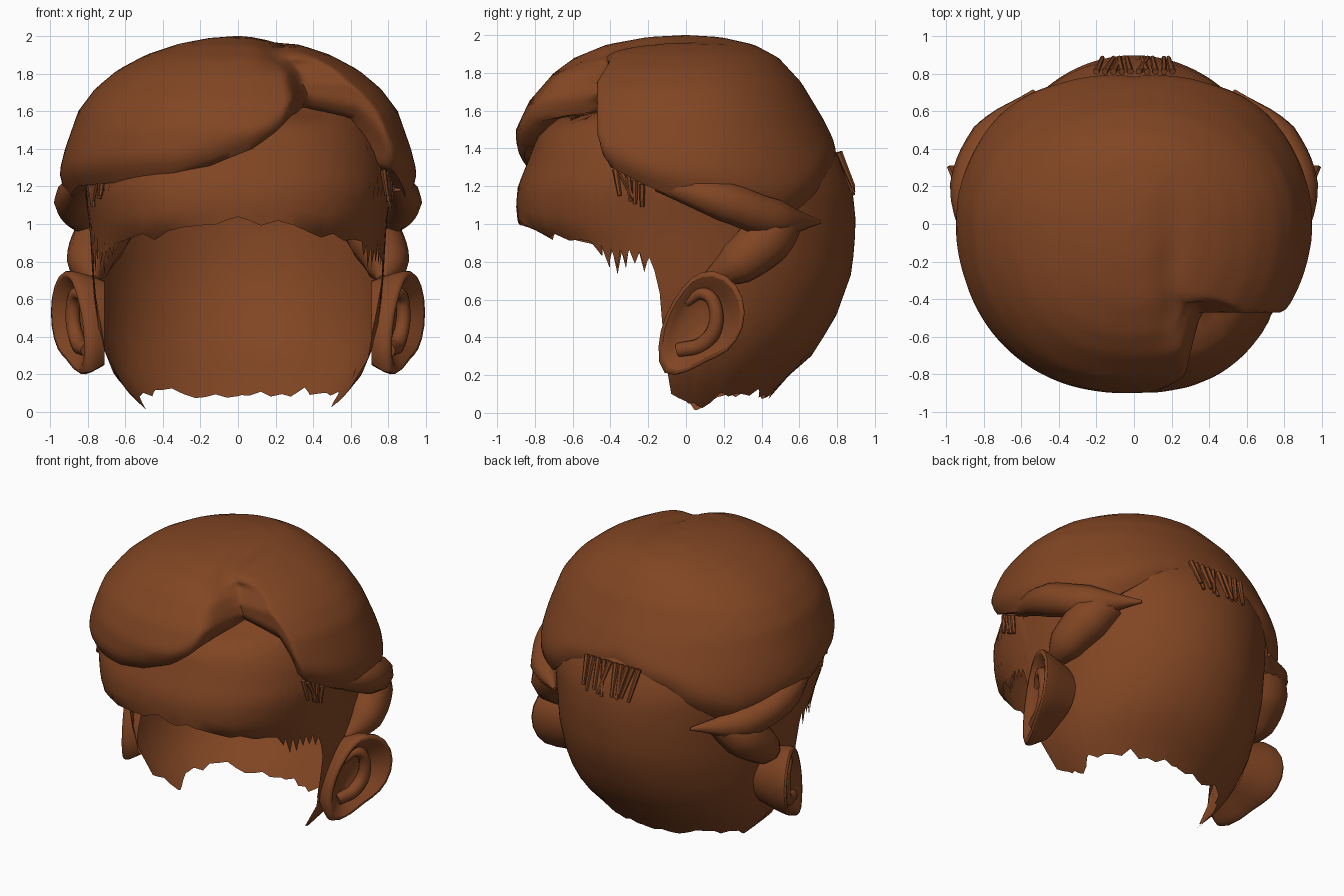
import bpy, bmesh, math, random
from mathutils import Vector

if "Cube" in bpy.data.objects:
    bpy.data.objects.remove(bpy.data.objects["Cube"])

random.seed(4)
brown = bpy.data.materials.new("brown")
brown.diffuse_color = (0.22, 0.06, 0.017, 1)
brown.use_nodes = True
brown.node_tree.nodes["Principled BSDF"].inputs["Base Color"].default_value = brown.diffuse_color


def lerp(table, v):
    """Piecewise-linear lookup in a list of (key, value) pairs."""
    if v <= table[0][0]:
        return table[0][1]
    for (a, p), (b, q) in zip(table, table[1:]):
        if v <= b:
            return p + (q - p) * (v - a) / (b - a)
    return table[-1][1]


def finish(obj, angle=50):
    obj.data.materials.append(brown)
    bpy.ops.object.select_all(action='DESELECT')
    obj.select_set(True)
    bpy.context.view_layer.objects.active = obj
    bpy.ops.object.shade_smooth_by_angle(angle=math.radians(angle))
    return obj


def grid_object(name, rows, close_top=False):
    """Closed rings of points joined into a skin."""
    bm = bmesh.new()
    vs = [[bm.verts.new(p) for p in r] for r in rows]
    n = len(vs[0])
    for a, b in zip(vs, vs[1:]):
        for i in range(n):
            j = (i + 1) % n
            bm.faces.new((a[i], a[j], b[j], b[i]))
    if close_top:
        bm.faces.new(vs[-1])
    me = bpy.data.meshes.new(name)
    bm.to_mesh(me)
    bm.free()
    obj = bpy.data.objects.new(name, me)
    bpy.context.collection.objects.link(obj)
    return obj


def section(prof, deg, z):
    """Point on a horizontal section; deg 0 = front, 90 = right side."""
    a = math.radians(deg)
    s, c = math.sin(a), math.cos(a)
    e = 2 / prof["n"] if c > 0 else 1
    x = math.copysign(abs(s) ** e, s) * lerp(prof["w"], z)
    depth = lerp(prof["front"] if c > 0 else prof["back"], z)
    return Vector((x, -math.copysign(abs(c) ** e, c) * depth, z))


scalp = {
    "n": 2.4,
    "w": [(0, .48), (.1, .58), (.2, .66), (.4, .74), (.65, .77), (1, .79), (1.2, .82),
          (1.4, .78), (1.6, .66), (1.8, .4), (1.87, .2), (1.9, .01)],
    "front": [(.85, .72), (.92, .8), (1, .89), (1.1, .9), (1.2, .89), (1.35, .83), (1.48, .78),
              (1.56, .69), (1.61, .42), (1.75, .3), (1.87, .15), (1.9, .01)],
    "back": [(.05, .42), (.17, .51), (.28, .65), (.5, .79), (.75, .88), (1, .9), (1.2, .88),
             (1.4, .79), (1.6, .62), (1.8, .35), (1.87, .2), (1.9, .01)],
}
cap = {
    "n": 2.2,
    "w": [(1, .91), (1.15, .95), (1.28, .95), (1.4, .92), (1.6, .85), (1.72, .76), (1.82, .64),
          (1.9, .49), (1.96, .31), (1.99, .15), (2, .01)],
    "front": [(1.25, .89), (1.35, .91), (1.5, .9), (1.65, .83), (1.8, .7), (1.88, .59),
              (1.95, .42), (1.99, .2), (2, .01)],
    "back": [(1, .9), (1.2, .885), (1.35, .83), (1.55, .73), (1.75, .61), (1.88, .49),
             (1.95, .36), (1.99, .18), (2, .01)],
}

# scalp shell, open at the face, with a jagged hairline
hairline = [(0, 1.04), (15, .98), (30, .94), (45, .9), (58, .88), (72, .86), (79, .82), (82, .65),
            (85, .13), (92, .05), (97, .03), (112, .1), (180, .1)]
angles = list(range(-180, 180, 2))
rough = [(d, random.uniform(-.03, .03)) for d in range(-180, 181, 6)]
low = []
for d in angles:
    z = lerp(hairline, abs(d)) + lerp(rough, d)
    if 54 < abs(d) < 80 and d % 4 == 0:
        z -= random.uniform(.05, .13)
    low.append(max(z, 0))
rows = [[section(scalp, d, z0 + (1.9 - z0) * math.sin(math.pi / 2 * t / 26))
         for d, z0 in zip(angles, low)] for t in range(27)]
finish(grid_object("scalp_shell", rows, True))

# swept hair cap: long lobe over the front left, right lobe stepped back at the parting
rim = [(-180, 1.35), (-155, 1.25), (-140, 1.12), (-125, 1.0), (-110, 1.05), (-90, 1.13),
       (-72, 1.2), (-45, 1.22), (-20, 1.24), (-8, 1.31), (4, 1.4), (12, 1.49), (18, 1.57),
       (24, 1.62), (32, 1.6), (48, 1.56), (55, 1.46), (63, 1.31), (75, 1.22),
       (90, 1.12), (110, 1.04), (125, 1.0), (140, 1.12), (155, 1.25), (180, 1.35)]
parting = [(1.5, .3), (1.68, .32), (1.8, .29), (1.88, .24), (1.95, .17), (2, .12)]


def cap_point(d, t):
    z0 = lerp(rim, d)
    up = max(t, 0)
    p = section(cap, d, z0 + (2 - z0) * math.sin(math.pi / 2 * up))
    tuck = max(0, 1 - up / .13) ** 2
    roll = 1 - .06 * tuck
    step = -.47 + .12 * max(0, (p.z - 1.75) / .2) + .03 * tuck
    mix = min(1, max(0, (p.x - lerp(parting, p.z)) / .08 + .5))
    mix *= min(1, max(0, (1.97 - p.z) / .12))
    if p.y < step:
        p.y += (step - p.y) * mix
    if t < 0:                                   # underside tucked in to the scalp
        roll, p.z = .8, p.z + .02
    p.x *= roll
    p.y *= roll
    groove = math.exp(-((p.x - .2) / .08) ** 2) * min(1, max(0, (.3 - p.y) / .5))
    p.z -= .03 * groove * min(1, max(0, (p.z - 1.8) / .1))
    return p


steps = [-1] + [i / 30 for i in range(31)]
finish(grid_object("hair_cap", [[cap_point(d, t) for d in angles] for t in steps], True), 60)


def strand(name, pts, radii, sides=2):
    """Tapered lock swept along a smooth path."""
    cu = bpy.data.curves.new(name, 'CURVE')
    cu.dimensions = '3D'
    cu.bevel_depth = 1
    cu.bevel_resolution = sides
    cu.use_fill_caps = True
    cu.resolution_u = 5
    sp = cu.splines.new('BEZIER')
    sp.bezier_points.add(len(pts) - 1)
    for b, p, r in zip(sp.bezier_points, pts, radii):
        b.co, b.radius = p, r
        b.handle_left_type = b.handle_right_type = 'AUTO'
    obj = bpy.data.objects.new(name, cu)
    bpy.context.collection.objects.link(obj)
    bpy.ops.object.select_all(action='DESELECT')
    obj.select_set(True)
    bpy.context.view_layer.objects.active = obj
    bpy.ops.object.convert(target='MESH')
    return finish(bpy.context.object)


ear_outline = [(-.02, .68), (.08, .77), (.22, .75), (.32, .62), (.32, .45), (.23, .31), (.1, .27),
               (.02, .21), (-.14, .17), (-.16, .35), (-.12, .52)]

for side, s in (("right", 1), ("left", -1)):
    # side locks sweeping back to a point and down behind the ear
    strand("temple_lock_" + side,
           [(s * .84, -.15, 1.22), (s * .87, .2, 1.12), (s * .76, .46, 1.03), (s * .53, .71, 1.01)],
           [.05, .11, .11, .01], 3)
    strand("ear_lock_" + side,
           [(s * .64, .5, 1.04), (s * .735, .42, .92), (s * .79, .27, .79), (s * .77, .1, .7)],
           [.13, .15, .12, .03], 3)

    # ear: base on the head, rim, inner rim, hollow
    rings = []
    for scale, lift, flat in ((.8, .71, 0), (.97, .78, .34), (1, .83, .42), (.9, .845, .42),
                              (.7, .81, .34), (.5, .79, .2), (.1, .79, .1)):
        ring = []
        for y, z in ear_outline:
            y2, z2 = .07 + (y - .07) * scale, .47 + (z - .47) * scale
            ring.append((s * (lift + flat * (y2 + .08)), y2, z2))
        rings.append(ring)
    ear = grid_object("ear_" + side, rings, True)
    sub = ear.modifiers.new("smooth", 'SUBSURF')
    sub.levels = sub.render_levels = 1
    finish(ear, 60)
    # inner fold of the ear
    strand("ear_fold_" + side,
           [(s * .81, 0, .58), (s * .86, .1, .63), (s * .88, .16, .52), (s * .85, .1, .37),
            (s * .8, -.04, .33)], [.02, .035, .04, .045, .04])

    # short bristles under the temple edge
    for i in range(5):
        d = s * ((69 if s > 0 else 58) + i * 2.5)
        top = section(scalp, d, 1.29 - i * .02)
        end = section(scalp, d - s * random.uniform(-5, 0), 1.15 - i * .015)
        out = Vector((s * .015, -.01, 0))
        strand("temple_bristle_%s_%d" % (side, i), [top + out, end + out], [.017, .011], 1)

# bristles at the back of the crown
for i in range(10):
    x = -.2 + i * .045
    lean = random.uniform(-.03, .05)
    strand("back_bristle_%d" % i,
           [(x, .81, 1.38), (x + lean, .885, 1.17 + random.uniform(-.02, .03))],
           [.018, .012], 1)
